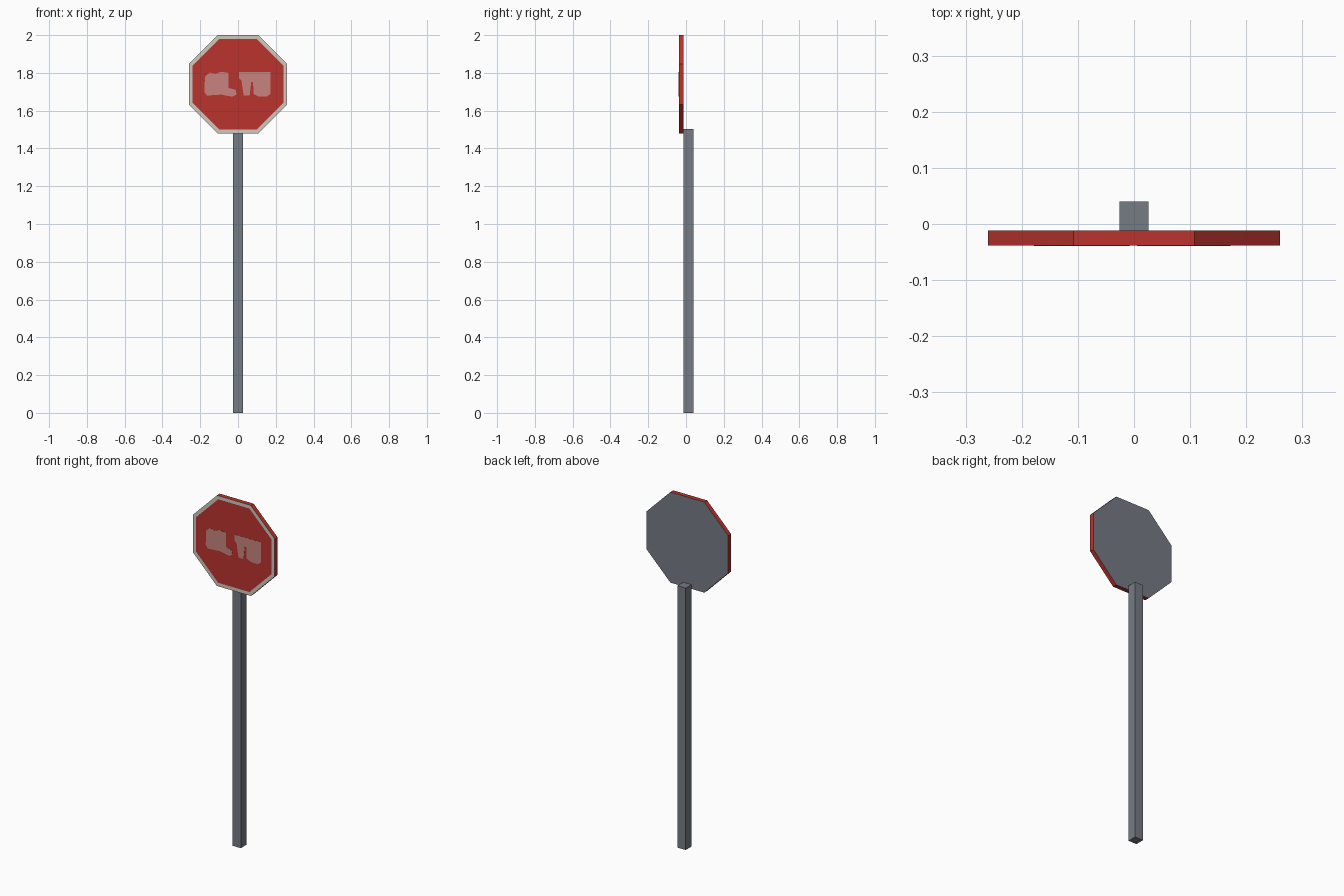
import bpy, bmesh
from math import pi, cos
from mathutils import Matrix

cube = bpy.data.objects.get("Cube")
if cube:
    bpy.data.objects.remove(cube, do_unlink=True)

PLATE_Z = 1.74
FRONT_Y, BACK_Y = -0.038, -0.012


def make_material(name, rgb):
    mat = bpy.data.materials.new(name)
    mat.use_nodes = True
    mat.diffuse_color = (*rgb, 1)
    bsdf = mat.node_tree.nodes["Principled BSDF"]
    bsdf.inputs["Base Color"].default_value = (*rgb, 1)
    bsdf.inputs["Roughness"].default_value = 0.8
    return mat


def make_object(name, bm, *mats):
    bmesh.ops.recalc_face_normals(bm, faces=bm.faces)
    mesh = bpy.data.meshes.new(name)
    bm.to_mesh(mesh)
    bm.free()
    for mat in mats:
        mesh.materials.append(mat)
    obj = bpy.data.objects.new(name, mesh)
    bpy.context.collection.objects.link(obj)
    return obj


grey = make_material("steel grey", (0.18, 0.197, 0.23))
red = make_material("sign red", (0.49, 0.034, 0.027))
white = make_material("border off white", (0.64, 0.58, 0.52))
pink = make_material("faded pink", (0.57, 0.23, 0.21))

# Square post
bm = bmesh.new()
bmesh.ops.create_cube(bm, size=1, matrix=Matrix.Translation((0, 0.014, 0.752))
                      @ Matrix.Diagonal((0.052, 0.052, 1.504, 1)))
make_object("post", bm, grey)

# Octagonal plate: red rim, grey back, white border inset on the front
bm = bmesh.new()
bmesh.ops.create_cone(
    bm, cap_ends=True, segments=8, radius1=0.26 / cos(pi / 8),
    radius2=0.26 / cos(pi / 8), depth=BACK_Y - FRONT_Y,
    matrix=Matrix.Translation((0, (FRONT_Y + BACK_Y) / 2, PLATE_Z))
    @ Matrix.Rotation(pi / 2, 4, "X") @ Matrix.Rotation(pi / 8, 4, "Z"))
bm.normal_update()
# Snap the octagon so that its sides lie flat whichever way the ring starts
if abs(max(v.co.x for v in bm.verts) - 0.26) > 0.005:
    bmesh.ops.rotate(bm, verts=bm.verts, cent=(0, 0, PLATE_Z),
                     matrix=Matrix.Rotation(pi / 8, 3, "Y"))
    bm.normal_update()
front = min(bm.faces, key=lambda f: f.normal.y)
back = max(bm.faces, key=lambda f: f.normal.y)
back.material_index = 1
ring = bmesh.ops.inset_individual(bm, faces=[front], thickness=0.022)["faces"]
for face in ring:
    face.material_index = 2
front.material_index = 0
make_object("sign_plate", bm, red, grey, white)


# Faded patches: thin plates on the front face
def patch(name, outline):
    bm = bmesh.new()
    face = bm.faces.new([bm.verts.new((x, FRONT_Y, PLATE_Z + z))
                         for x, z in outline])
    side = bmesh.ops.extrude_face_region(bm, geom=[face])["geom"]
    moved = [g for g in side if isinstance(g, bmesh.types.BMVert)]
    bmesh.ops.translate(bm, verts=moved, vec=(0, -0.001, 0))
    make_object(name, bm, pink)


patch("right_faded_patch", [
    (-.175, .04), (-.15, .062), (-.12, .055), (-.09, .066), (-.05, .06),
    (-.05, -.02), (-.012, -.03), (-.008, -.055), (-.03, -.066),
    (-.09, -.055), (-.165, -.06), (-.178, -.04)])
patch("left_faded_patch", [
    (.005, .066), (.172, .066), (.172, -.05), (.155, -.065), (.11, -.065),
    (.082, -.052), (.08, .012), (.07, .012), (.062, -.06), (.03, -.06),
    (.018, .022), (.005, .03)])
